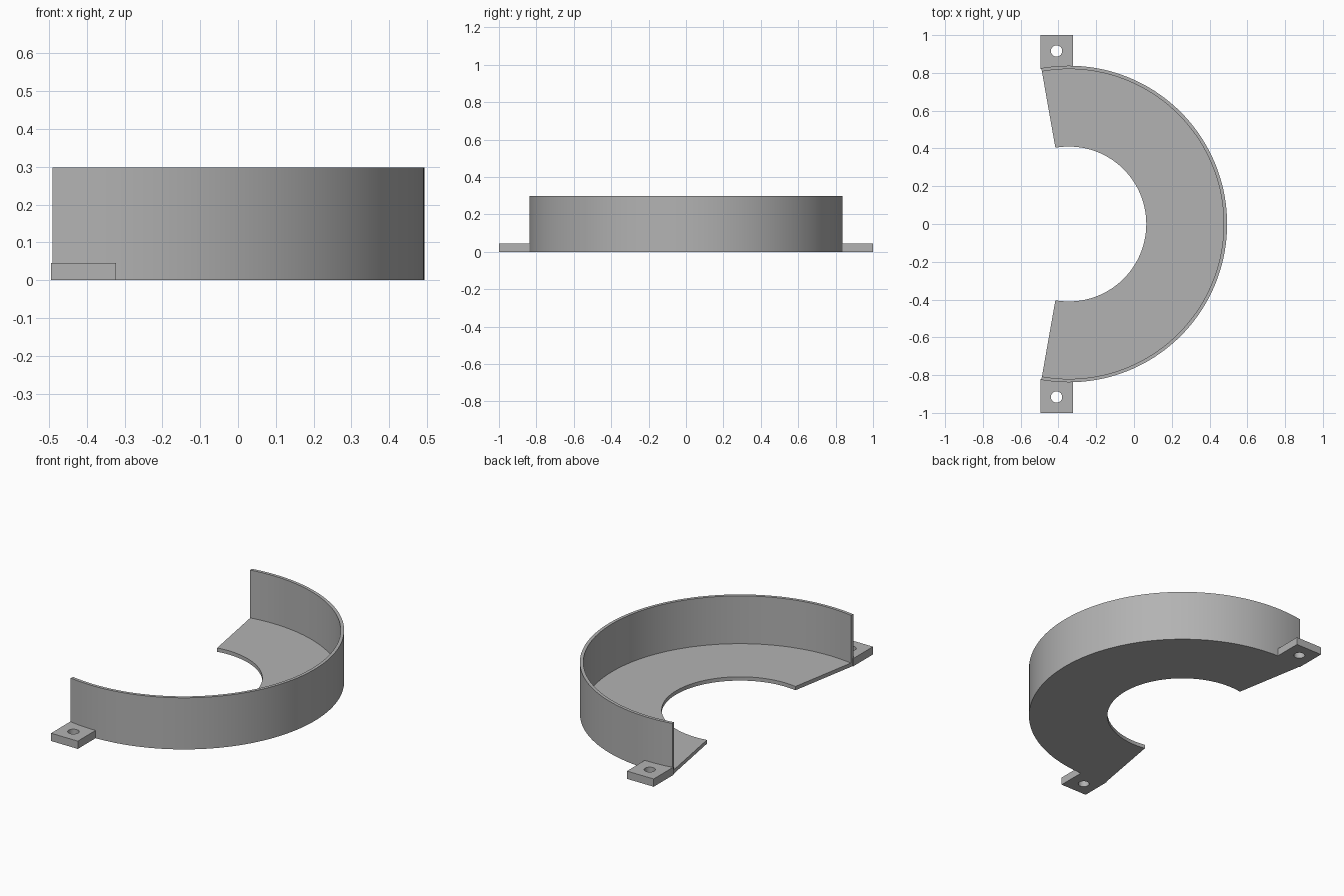
import bpy, bmesh
from math import sin, cos, radians, sqrt, tau
from mathutils import Matrix, Vector

if "Cube" in bpy.data.objects:
    bpy.data.objects.remove(bpy.data.objects["Cube"])

CX = -0.345                          # axis of the ring
R_OUT, R_WALL, R_IN = 0.838, 0.82, 0.41
HEIGHT, FLOOR, TAB = 0.298, 0.022, 0.045
SWEEP = radians(200)

grey = bpy.data.materials.new("plain_grey")
grey.use_nodes = True
grey.diffuse_color = (0.45, 0.45, 0.45, 1)
grey.node_tree.nodes["Principled BSDF"].inputs["Base Color"].default_value = grey.diffuse_color


def finish(name, bm):
    """Turn a bmesh into a named, shaded object."""
    bmesh.ops.recalc_face_normals(bm, faces=bm.faces)
    mesh = bpy.data.meshes.new(name)
    bm.to_mesh(mesh)
    bm.free()
    mesh.materials.append(grey)
    obj = bpy.data.objects.new(name, mesh)
    bpy.context.collection.objects.link(obj)
    bpy.ops.object.select_all(action='DESELECT')
    obj.select_set(True)
    bpy.context.view_layer.objects.active = obj
    bpy.ops.object.shade_smooth_by_angle(angle=radians(30))
    return obj


# Curved tray: L-shaped section swept around the ring axis
bm = bmesh.new()
section = [(R_IN, 0), (R_OUT, 0), (R_OUT, HEIGHT), (R_WALL, HEIGHT),
           (R_WALL, FLOOR), (R_IN, FLOOR)]
start = bm.faces.new([bm.verts.new((r, 0, z)) for r, z in section])
end = start.copy()
spun = bmesh.ops.spin(bm, geom=start.edges[:], axis=(0, 0, 1), cent=(0, 0, 0),
                      angle=SWEEP, steps=80, use_duplicate=False)
last = [g for g in spun["geom_last"] if isinstance(g, bmesh.types.BMEdge)]
bmesh.ops.contextual_create(bm, geom=last)
bmesh.ops.remove_doubles(bm, verts=bm.verts, dist=1e-5)
bmesh.ops.transform(bm, verts=bm.verts,
                    matrix=Matrix.Translation((CX, 0, 0)) @ Matrix.Rotation(-SWEEP / 2, 4, 'Z'))
finish("curved_tray", bm)


# Mounting tabs: plate following the wall, with a round screw hole
def loop(bm, points):
    verts = [bm.verts.new((x, y, 0)) for x, y in points]
    return [bm.edges.new((a, b)) for a, b in zip(verts, verts[1:] + verts[:1])]


X0, X1 = -0.494, -0.323
arc_r = R_OUT - 0.004
arc = []
for i in range(9):
    x = X0 + (X1 - X0) * i / 8
    arc.append((x, sqrt(arc_r ** 2 - (x - CX) ** 2)))
hole = [(-0.41 + 0.03 * cos(tau * i / 32), 0.916 + 0.03 * sin(tau * i / 32)) for i in range(32)]

bm = bmesh.new()
edges = loop(bm, arc + [(X1, 1), (X0, 1)]) + loop(bm, hole)
bmesh.ops.triangle_fill(bm, edges=edges, use_beauty=True, normal=Vector((0, 0, 1)))
top = bmesh.ops.extrude_face_region(bm, geom=bm.faces[:], use_keep_orig=True)
bmesh.ops.translate(bm, vec=(0, 0, TAB),
                    verts=[g for g in top["geom"] if isinstance(g, bmesh.types.BMVert)])
tabs = finish("mounting_tabs", bm)
mirror = tabs.modifiers.new("mirror_tab", 'MIRROR')
mirror.use_axis = (False, True, False)
